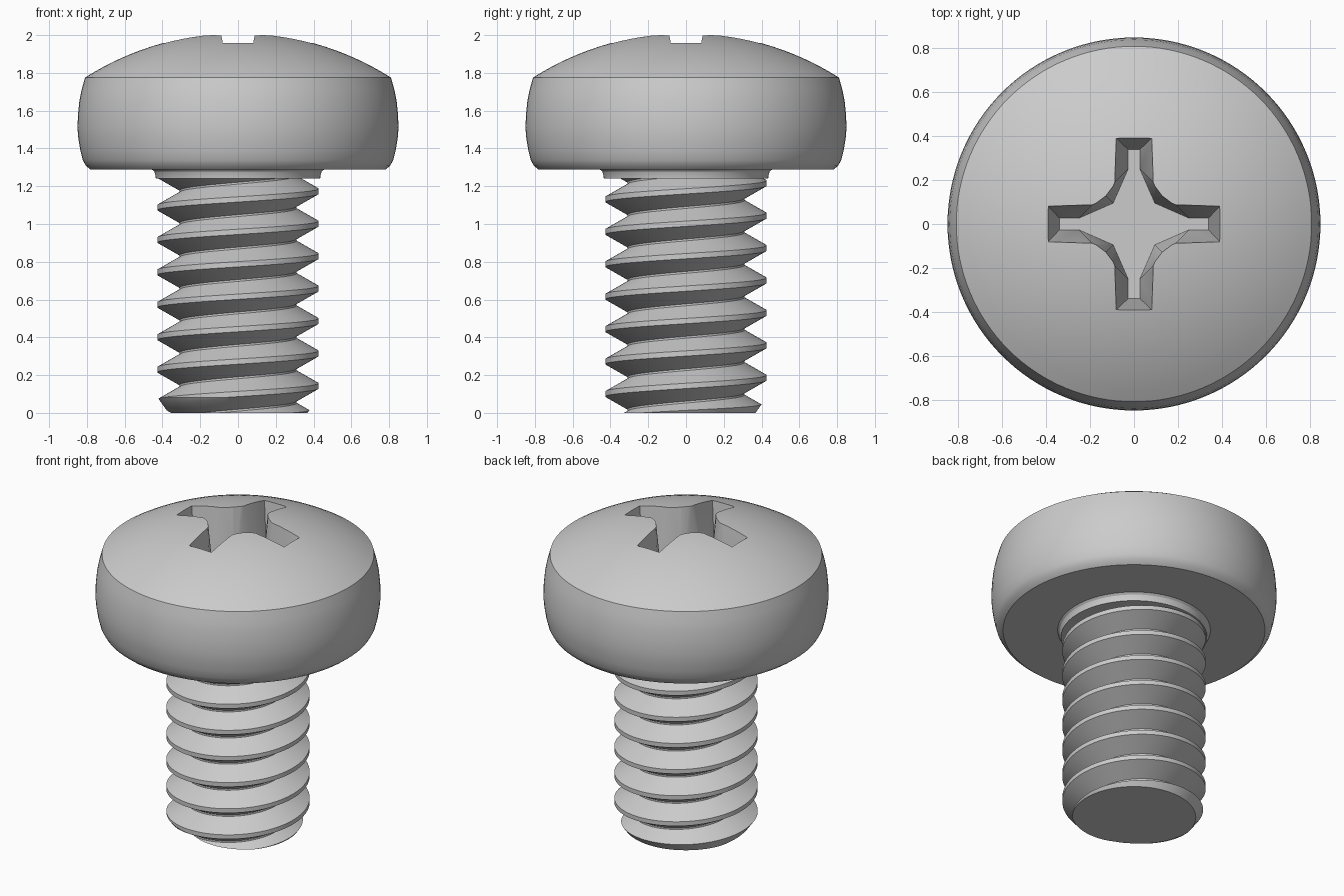
import bpy, bmesh, math

cube = bpy.data.objects.get("Cube")
if cube:
    bpy.data.objects.remove(cube, do_unlink=True)

steel = bpy.data.materials.new("light grey steel")
steel.use_nodes = True
GREY = (0.6, 0.6, 0.6, 1)
steel.diffuse_color = GREY
steel.node_tree.nodes["Principled BSDF"].inputs["Base Color"].default_value = GREY

SEG = 128


def make_object(name, bm):
    bmesh.ops.recalc_face_normals(bm, faces=bm.faces)
    mesh = bpy.data.meshes.new(name)
    bm.to_mesh(mesh)
    bm.free()
    ob = bpy.data.objects.new(name, mesh)
    mesh.materials.append(steel)
    bpy.context.collection.objects.link(ob)
    return ob


def lathe(name, profile):
    """Revolve (radius, z) points that start and end on the axis."""
    bm = bmesh.new()
    verts = [bm.verts.new((r, 0, z)) for r, z in profile]
    edges = [bm.edges.new(pair) for pair in zip(verts, verts[1:])]
    bmesh.ops.spin(bm, geom=verts + edges, cent=(0, 0, 0), axis=(0, 0, 1),
                   angle=math.tau, steps=SEG, use_duplicate=False)
    bmesh.ops.remove_doubles(bm, verts=bm.verts, dist=1e-5)
    return make_object(name, bm)


def boolean(ob, other, operation):
    mod = ob.modifiers.new("cut", 'BOOLEAN')
    mod.operation, mod.solver, mod.object = operation, 'EXACT', other
    bpy.context.view_layer.objects.active = ob
    bpy.ops.object.modifier_apply(modifier=mod.name)
    bpy.data.objects.remove(other, do_unlink=True)


def smooth(ob):
    bpy.ops.object.select_all(action='DESELECT')
    ob.select_set(True)
    bpy.context.view_layer.objects.active = ob
    bpy.ops.object.shade_smooth_by_angle(angle=math.radians(28))


# Head: neck fillet, flat underside, bulging side and domed top
EDGE_R, EDGE_Z, APEX = 0.81, 1.775, 2.011
sag = APEX - EDGE_Z
dome_r = (EDGE_R ** 2 + sag ** 2) / (2 * sag)
profile = [(0, 1.24), (0.435, 1.24), (0.437, 1.26), (0.443, 1.277), (0.455, 1.288),
           (0.78, 1.288), (0.805, 1.308), (0.822, 1.338), (0.835, 1.39), (0.845, 1.45),
           (0.85, 1.51), (0.847, 1.58), (0.84, 1.65), (0.828, 1.71)]
for i in range(17):
    r = EDGE_R * (1 - i / 16)
    profile.append((r, APEX - dome_r + math.sqrt(dome_r ** 2 - r ** 2)))
head = lathe("screw_head", profile)

# Tapered cross recess: one arm's outline turned four times, floor to above the dome
FLOOR_Z, RIM_Z, OVER_Z = 1.5, 1.95, 2.06
floor_arm = [(0.25, -0.027), (0.34, -0.027), (0.34, 0.027), (0.25, 0.027), (0.095, 0.095)]
rim_arm = [(0.195, -0.082), (0.39, -0.08), (0.39, 0.08), (0.195, 0.082), (0.125, 0.125)]
grow = (OVER_Z - FLOOR_Z) / (RIM_Z - FLOOR_Z)
bm = bmesh.new()
low, high = [], []
for k in range(4):
    c, s = round(math.cos(k * math.pi / 2)), round(math.sin(k * math.pi / 2))
    for (fx, fy), (rx, ry) in zip(floor_arm, rim_arm):
        tx, ty = fx + (rx - fx) * grow, fy + (ry - fy) * grow
        low.append(bm.verts.new((fx * c - fy * s, fx * s + fy * c, FLOOR_Z)))
        high.append(bm.verts.new((tx * c - ty * s, tx * s + ty * c, OVER_Z)))
bm.faces.new(low)
bm.faces.new(high)
for i in range(len(low)):
    j = (i + 1) % len(low)
    bm.faces.new((low[i], low[j], high[j], high[i]))
bmesh.ops.triangulate(bm, faces=bm.faces)
boolean(head, make_object("recess_cutter", bm), 'DIFFERENCE')
smooth(head)

# Threaded shank: right-handed helical surface, trimmed flat and capped
PITCH, CREST_R, ROOT_R, CREST_Z = 0.1717, 0.427, 0.309, 0.143
TURNS = 11
tooth = [(CREST_R, -0.014), (CREST_R, 0.014),
         (ROOT_R, PITCH / 2 - 0.005), (ROOT_R, PITCH / 2 + 0.005)]
bm = bmesh.new()
columns = []
for i in range(SEG):
    a = math.tau * i / SEG
    columns.append([bm.verts.new((r * math.cos(a), r * math.sin(a),
                                  CREST_Z + dz + PITCH * (t + i / SEG)))
                    for t in range(-3, TURNS - 3) for r, dz in tooth])
for i in range(SEG):
    a = columns[i]
    # the last column meets the first one a full turn higher
    b = columns[i + 1] if i + 1 < SEG else columns[0][4:]
    for j in range(min(len(a), len(b)) - 1):
        bm.faces.new((a[j], b[j], b[j + 1], a[j + 1]))
for z, up in ((-0.1, -1), (1.265, 1)):
    cut = bmesh.ops.bisect_plane(bm, geom=bm.verts[:] + bm.edges[:] + bm.faces[:],
                                 plane_co=(0, 0, z), plane_no=(0, 0, up), clear_outer=True)
    rim = [e for e in cut["geom_cut"] if isinstance(e, bmesh.types.BMEdge)]
    bmesh.ops.holes_fill(bm, edges=rim, sides=0)
shank = make_object("threaded_shank", bm)

# Chamfered tip
envelope = lathe("tip_envelope", [(0, 0), (0.368, 0), (0.45, 0.115), (0.45, 1.4), (0, 1.4)])
boolean(shank, envelope, 'INTERSECT')
smooth(shank)
